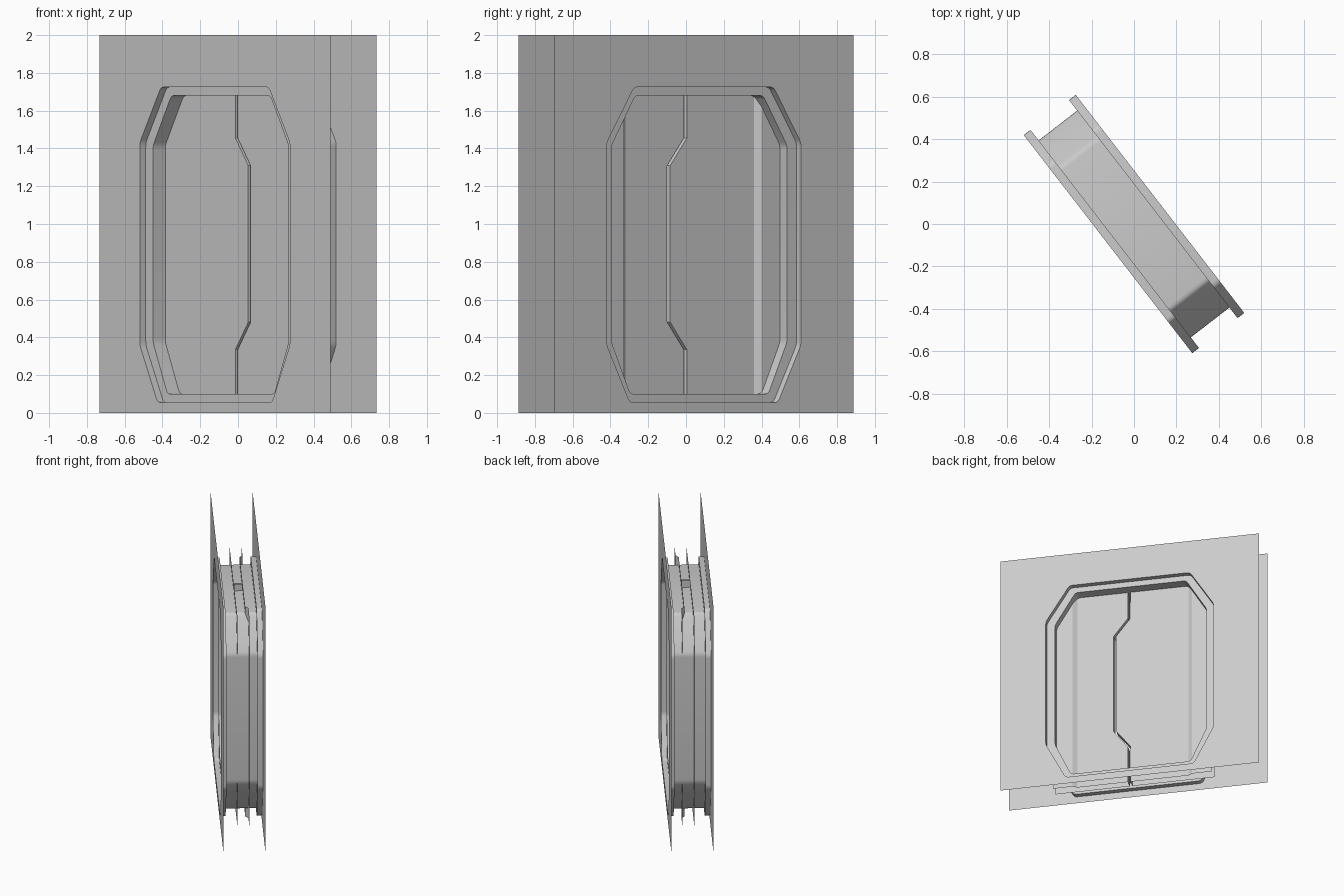
import bpy, bmesh, math
from mathutils import Vector

if "Cube" in bpy.data.objects:
    bpy.data.objects.remove(bpy.data.objects["Cube"])

ANGLE = math.radians(-52.3)   # whole doorway is turned about z
FACE, LEDGE = 0.155, 0.115    # wall plane and recessed ledge offsets


def finish(name, bm, smooth=False):
    bmesh.ops.recalc_face_normals(bm, faces=bm.faces)
    mesh = bpy.data.meshes.new(name)
    bm.to_mesh(mesh)
    bm.free()
    ob = bpy.data.objects.new(name, mesh)
    bpy.context.collection.objects.link(ob)
    ob.rotation_euler.z = ANGLE
    if smooth:
        bpy.ops.object.select_all(action='DESELECT')
        ob.select_set(True)
        bpy.context.view_layer.objects.active = ob
        bpy.ops.object.shade_smooth_by_angle(angle=math.radians(30))
    return ob


def rounded(points, cut, steps=3):
    """Round every corner of a closed polygon with a short curve."""
    out = []
    for i, p in enumerate(points):
        a = p + (points[i - 1] - p).normalized() * cut
        b = p + (points[(i + 1) % len(points)] - p).normalized() * cut
        for k in range(steps + 1):
            t = k / steps
            out.append(a * (1 - t) ** 2 + p * 2 * t * (1 - t) + b * t * t)
    return out


def octagon(side, top_u, bottom_u, z0, z1, z2, z3):
    half = [(bottom_u, z0), (side, z1), (side, z2), (top_u, z3)]
    pts = half + [(-u, z) for u, z in reversed(half)]
    return rounded([Vector(p) for p in pts], 0.022)


def loft(bm, rings, closed):
    rows = [[bm.verts.new(p) for p in ring] for ring in rings]
    n = len(rows[0])
    for r, s in zip(rows, rows[1:]):
        for i in range(n if closed else n - 1):
            j = (i + 1) % n
            bm.faces.new((r[i], r[j], s[j], s[i]))


outer = octagon(0.65, 0.466, 0.495, 0.055, 0.36, 1.43, 1.725)
inner = octagon(0.587, 0.428, 0.462, 0.10, 0.375, 1.415, 1.68)

# Recessed frame and tunnel through both walls
bm = bmesh.new()
profile = [(outer, -FACE), (outer, -LEDGE), (inner, -LEDGE),
           (inner, LEDGE), (outer, LEDGE), (outer, FACE)]
loft(bm, [[(p.x, n, p.y) for p in ring] for ring, n in profile], True)
finish("door_frame", bm, smooth=True)

# Thin wall sheets with an octagonal opening
for name, n in (("front_wall", -FACE), ("back_wall", FACE)):
    bm = bmesh.new()
    edges = []
    square = [Vector(p) for p in ((-1, 0), (1, 0), (1, 2), (-1, 2))]
    for loop in (square, outer):
        vs = [bm.verts.new((p.x, n, p.y)) for p in loop]
        edges += [bm.edges.new((vs[i - 1], vs[i])) for i in range(len(vs))]
    bmesh.ops.triangle_fill(bm, edges=edges, use_beauty=True)
    # drop anything filled inside the opening
    hole = [f for f in bm.faces
            if abs(f.calc_center_median().x) < 0.6
            and all(0.01 < v.co.z < 1.99 for v in f.verts)
            and 0.1 < f.calc_center_median().z < 1.68]
    bmesh.ops.delete(bm, geom=hole, context='FACES_ONLY')
    bmesh.ops.dissolve_limit(bm, angle_limit=0.01, verts=bm.verts, edges=bm.edges)
    finish(name, bm)

# Sliding leaves meeting on a jogged split, thicker along the outer back edge
split = [(0.025, 0.03), (0.335, 0.03), (0.48, 0.141),
         (1.31, 0.141), (1.455, 0.03), (1.735, 0.03)]
for name, s in (("left_leaf", -1), ("right_leaf", 1)):
    bm = bmesh.new()
    rings = []
    for z, u in split:
        e = u + s * 0.01
        section = [(s * 0.615, -0.033), (e, -0.033), (e, 0.033),
                   (s * 0.43, 0.033), (s * 0.463, 0.055), (s * 0.615, 0.055)]
        rings.append([(a, n, z) for a, n in section])
    loft(bm, rings, False)
    finish(name, bm)
